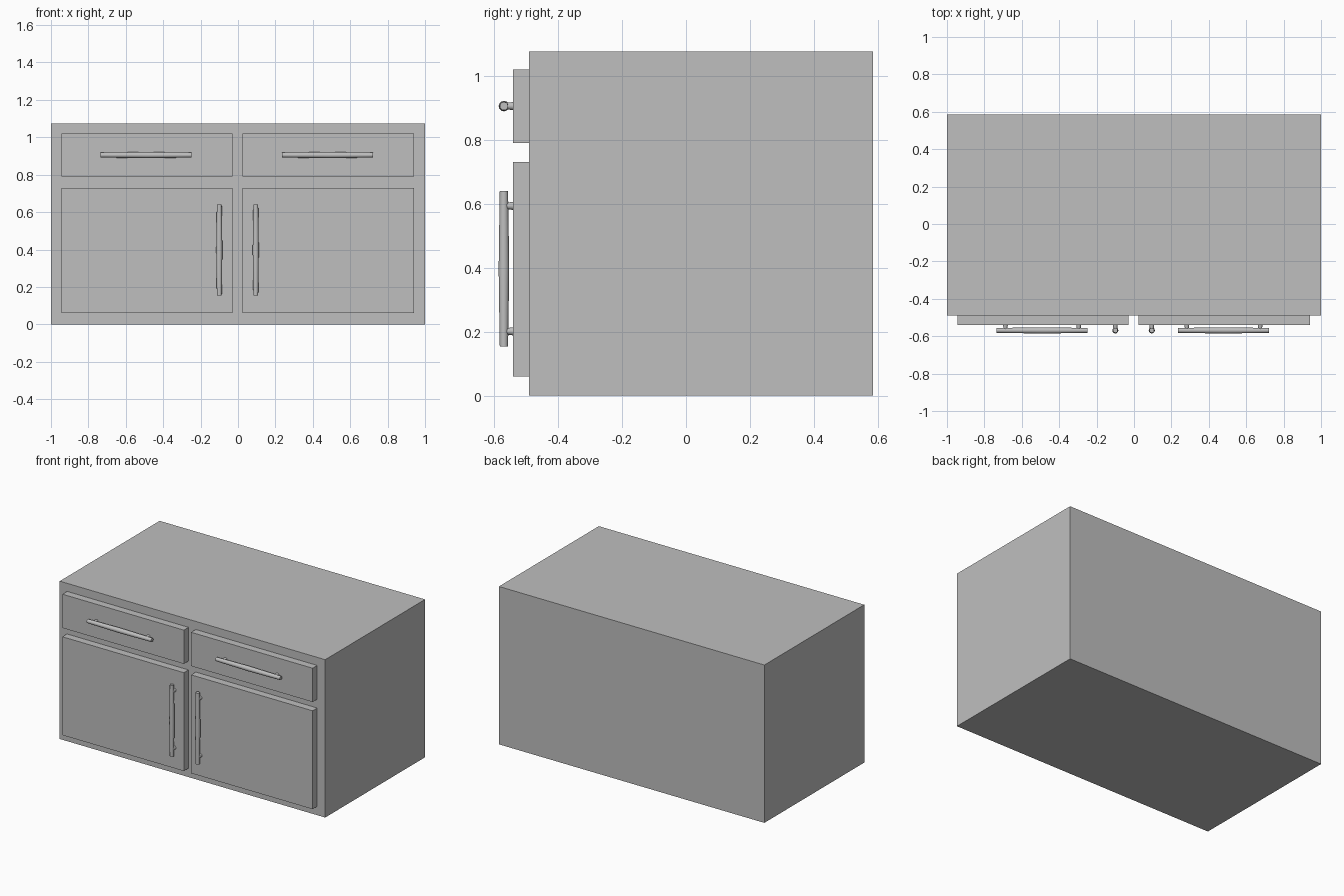
import bpy
import bmesh
from mathutils import Matrix, Vector

cube = bpy.data.objects.get("Cube")
if cube:
    bpy.data.objects.remove(cube, do_unlink=True)

# Single plain grey finish
grey = bpy.data.materials.new("plain grey")
grey.use_nodes = True
GREY = (0.52, 0.52, 0.52, 1)
grey.diffuse_color = GREY
grey.node_tree.nodes["Principled BSDF"].inputs["Base Color"].default_value = GREY


def finish(name, bm):
    bmesh.ops.recalc_face_normals(bm, faces=bm.faces)
    mesh = bpy.data.meshes.new(name)
    bm.to_mesh(mesh)
    bm.free()
    mesh.materials.append(grey)
    obj = bpy.data.objects.new(name, mesh)
    bpy.context.collection.objects.link(obj)
    return obj


def box(name, low, high):
    low, high = Vector(low), Vector(high)
    bm = bmesh.new()
    matrix = Matrix.Translation((low + high) / 2) @ Matrix.Diagonal((high - low).to_4d())
    bmesh.ops.create_cube(bm, size=1, matrix=matrix)
    return finish(name, bm)


def cone(bm, base, tip, r1, r2, sides, caps=True):
    axis = Vector(tip) - Vector(base)
    turn = axis.to_track_quat("Z", "Y").to_matrix().to_4x4()
    middle = Matrix.Translation((Vector(base) + Vector(tip)) / 2)
    bmesh.ops.create_cone(bm, cap_ends=caps, segments=sides, radius1=r1, radius2=r2,
                          depth=axis.length, matrix=middle @ turn)


BAR_Y = -0.569
PROFILE = [(-0.243, 0.013), (-0.18, 0.014), (0, 0.0165), (0.18, 0.014), (0.243, 0.013)]


def handle(name, x, z, direction):
    """Bar swelling towards its middle, on two flared posts."""
    centre, along = Vector((x, BAR_Y, z)), Vector(direction)
    bm = bmesh.new()
    for (a, ra), (b, rb) in zip(PROFILE, PROFILE[1:]):
        cone(bm, centre + along * a, centre + along * b, ra, rb, 12, False)
    bmesh.ops.remove_doubles(bm, verts=bm.verts, dist=0.0005)
    bmesh.ops.holes_fill(bm, edges=[e for e in bm.edges if e.is_boundary], sides=0)
    for side in (-1, 1):
        foot = centre + along * side * 0.196
        foot.y = -0.538
        top = foot.copy()
        top.y = BAR_Y
        cone(bm, foot, top, 0.013, 0.009, 12)
    obj = finish(name, bm)
    bpy.ops.object.select_all(action="DESELECT")
    obj.select_set(True)
    bpy.context.view_layer.objects.active = obj
    bpy.ops.object.shade_smooth_by_angle()


# Cabinet carcass
box("cabinet_body", (-1, -0.49, 0), (1, 0.585, 1.075))

# Fronts and handles for each half
for side, x0, x1, pull_x in (("right", -0.945, -0.03, -0.1), ("left", 0.025, 0.94, 0.095)):
    box(side + "_door", (x0, -0.54, 0.06), (x1, -0.49, 0.73))
    box(side + "_drawer_front", (x0, -0.54, 0.79), (x1, -0.49, 1.02))
    handle(side + "_drawer_handle", (x0 + x1) / 2 - 0.004, 0.905, (1, 0, 0))
    handle(side + "_door_handle", pull_x, 0.397, (0, 0, 1))
